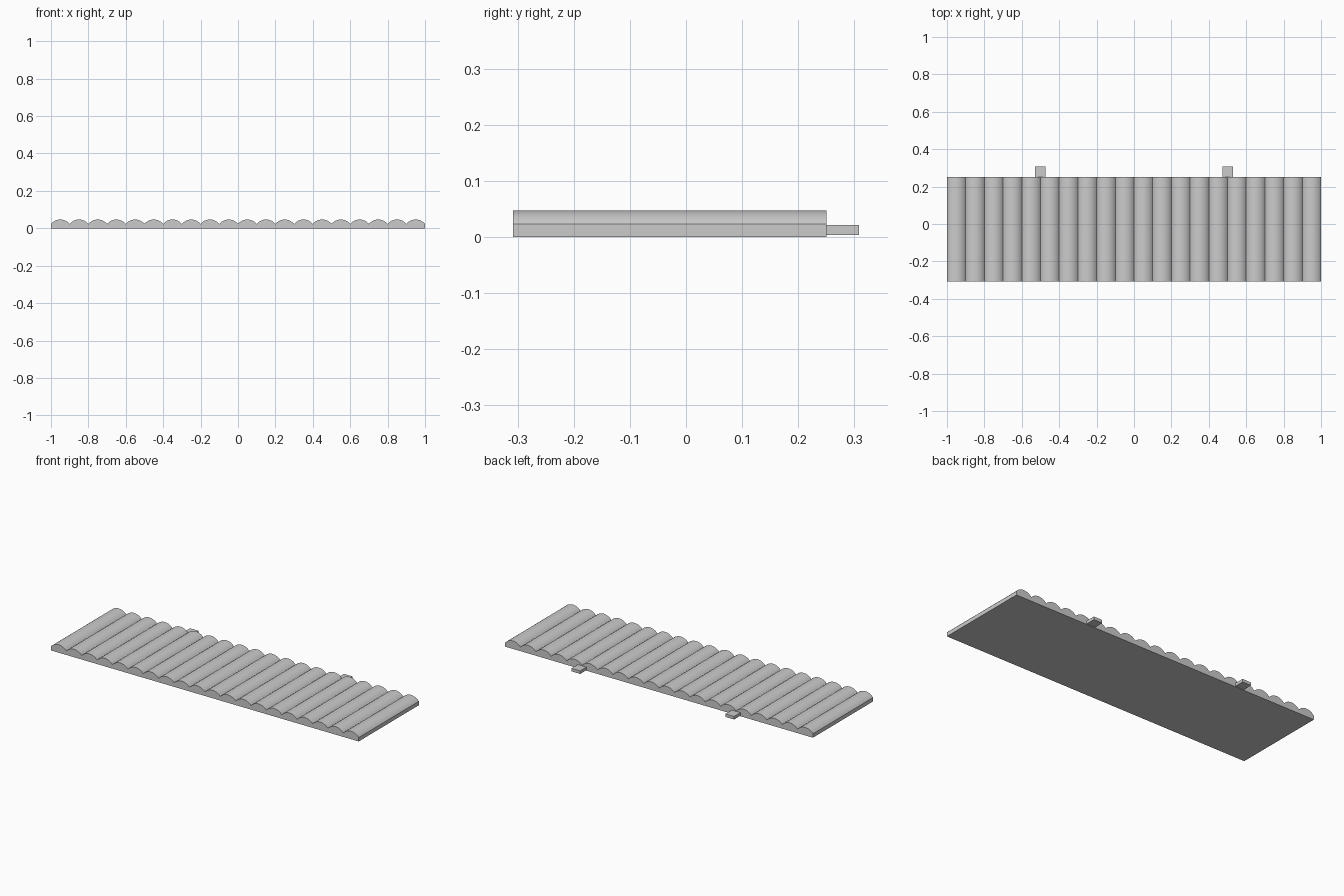
import bpy
import bmesh
import math

cube = bpy.data.objects.get("Cube")
if cube:
    bpy.data.objects.remove(cube, do_unlink=True)

RIDGES = 20
PITCH = 2.0 / RIDGES
EAVE, CREST = 0.023, 0.047       # valley and ridge heights
FRONT, BACK, TAB_END = -0.308, 0.25, 0.308
STEPS = 16

grey = bpy.data.materials.new("plain grey")
grey.use_nodes = True
colour = (0.6, 0.6, 0.6, 1.0)
grey.diffuse_color = colour
grey.node_tree.nodes["Principled BSDF"].inputs["Base Color"].default_value = colour


def finish(name, bm):
    bmesh.ops.recalc_face_normals(bm, faces=bm.faces)
    mesh = bpy.data.meshes.new(name)
    bm.to_mesh(mesh)
    bm.free()
    mesh.materials.append(grey)
    obj = bpy.data.objects.new(name, mesh)
    bpy.context.collection.objects.link(obj)
    return obj


def extrude_profile(name, points, y0, y1):
    bm = bmesh.new()
    face = bm.faces.new([bm.verts.new((x, y0, z)) for x, z in points])
    result = bmesh.ops.extrude_face_region(bm, geom=[face])
    moved = [v for v in result["geom"] if isinstance(v, bmesh.types.BMVert)]
    bmesh.ops.translate(bm, verts=moved, vec=(0, y1 - y0, 0))
    return finish(name, bm)


# Corrugated panel: a flat base topped by a row of shallow arcs
half = PITCH / 2
rise = CREST - EAVE
radius = (half ** 2 + rise ** 2) / (2 * rise)
sweep = math.asin(half / radius)
profile = [(1, 0), (-1, 0), (-1, EAVE)]
for i in range(RIDGES):
    centre = -1 + half + i * PITCH
    for s in range(1, STEPS + 1):
        a = sweep * (2 * s / STEPS - 1)
        profile.append((centre + radius * math.sin(a),
                        CREST - radius + radius * math.cos(a)))
panel = extrude_profile("corrugated_panel", profile, FRONT, BACK)

# Smooth ridges with crisp valleys and ends
bpy.ops.object.select_all(action="DESELECT")
panel.select_set(True)
bpy.context.view_layer.objects.active = panel
bpy.ops.object.shade_smooth_by_angle(angle=math.radians(30))

# Two mounting tabs on the back edge
for side, x in (("left", 0.5), ("right", -0.5)):
    w = 0.028
    extrude_profile(side + "_tab",
                    [(x - w, 0.003), (x + w, 0.003), (x + w, 0.021), (x - w, 0.021)],
                    BACK, TAB_END)
